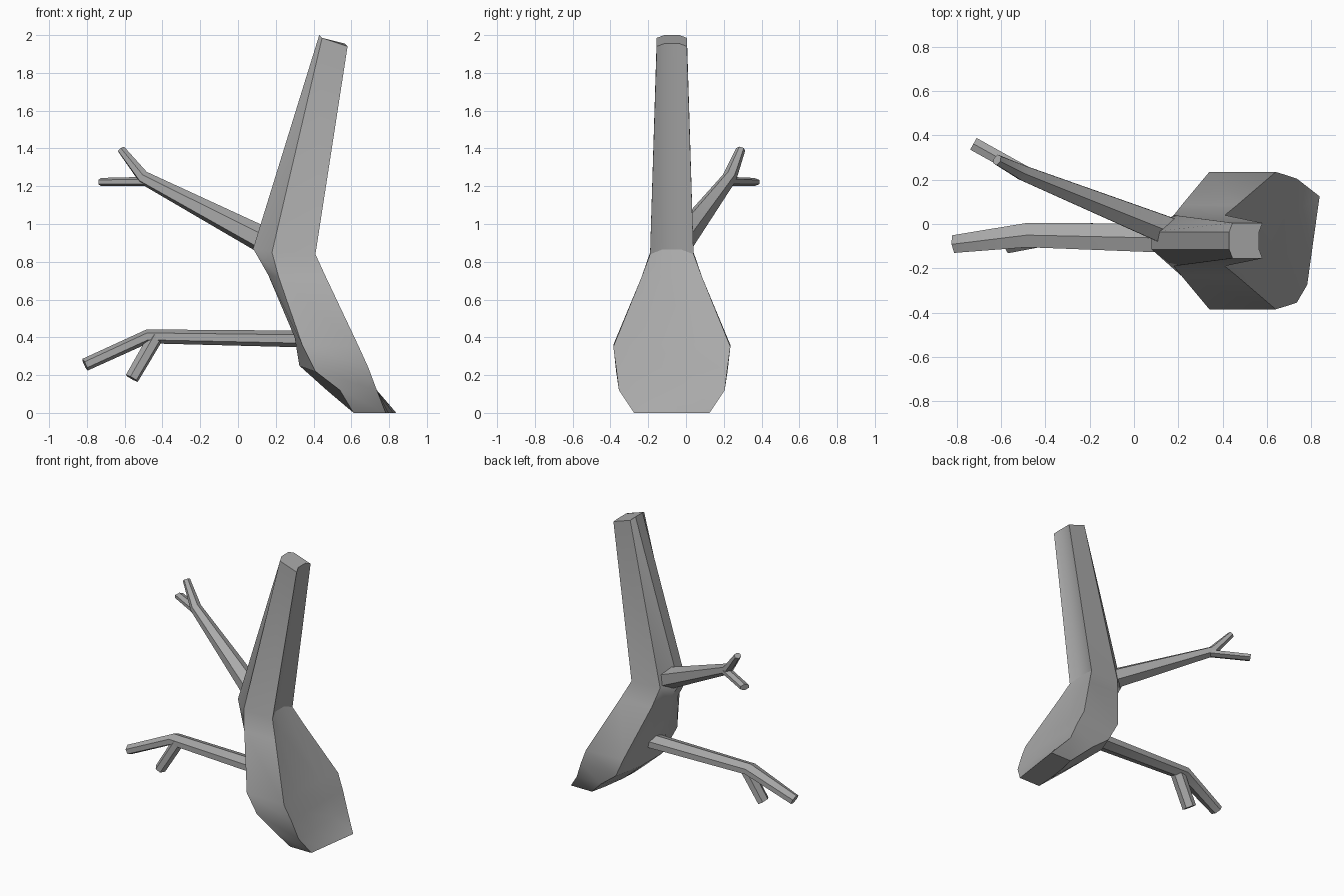
import bpy, bmesh, math
from mathutils import Vector

cube = bpy.data.objects.get("Cube")
if cube:
    bpy.data.objects.remove(cube)

grey = bpy.data.materials.new("bark_grey")
grey.use_nodes = True
color = (0.4, 0.4, 0.4, 1)
grey.diffuse_color = color
grey.node_tree.nodes["Principled BSDF"].inputs["Base Color"].default_value = color


def loft(name, rings):
    """Skin a list of equal-sized rings and cap both ends."""
    bm = bmesh.new()
    loops = [[bm.verts.new(p) for p in ring] for ring in rings]
    for a, b in zip(loops, loops[1:]):
        for i in range(len(a)):
            j = (i + 1) % len(a)
            bm.faces.new((a[i], a[j], b[j], b[i]))
    bm.faces.new(loops[0])
    bm.faces.new(loops[-1])
    bmesh.ops.recalc_face_normals(bm, faces=bm.faces)
    mesh = bpy.data.meshes.new(name)
    bm.to_mesh(mesh)
    bm.free()
    mesh.materials.append(grey)
    obj = bpy.data.objects.new(name, mesh)
    bpy.context.collection.objects.link(obj)
    bpy.ops.object.select_all(action='DESELECT')
    obj.select_set(True)
    bpy.context.view_layer.objects.active = obj
    bpy.ops.object.shade_smooth_by_angle(angle=math.radians(30))
    return obj


# Trunk: each ring is symmetric about MID_Y, going from left ridge to right hollow
MID_Y = -0.075


def trunk_ring(ridge, left, right, hollow, side_w, ridge_w, hollow_w):
    half = [(ridge, ridge_w), (left, side_w), (right, side_w), (hollow, hollow_w)]
    front = [Vector((x, MID_Y - w, z)) for (x, z), w in half]
    back = [Vector((x, MID_Y + w, z)) for (x, z), w in reversed(half)]
    return front + back


trunk = [
    trunk_ring((0.43, 2.0), (0.445, 1.985), (0.58, 1.94), (0.565, 1.955), 0.08, 0.04, 0.04),
    trunk_ring((0.08, 0.87), (0.18, 0.85), (0.41, 0.84), (0.39, 0.865), 0.115, 0.04, 0.05),
    trunk_ring((0.16, 0.73), (0.215, 0.72), (0.465, 0.72), (0.445, 0.74), 0.16, 0.06, 0.07),
    trunk_ring((0.30, 0.40), (0.34, 0.36), (0.64, 0.35), (0.62, 0.36), 0.31, 0.12, 0.13),
    trunk_ring((0.325, 0.25), (0.41, 0.22), (0.69, 0.24), (0.68, 0.24), 0.295, 0.12, 0.13),
    trunk_ring((0.47, 0.12), (0.54, 0.12), (0.735, 0.12), (0.73, 0.12), 0.28, 0.12, 0.13),
    trunk_ring((0.63, 0), (0.64, 0), (0.81, 0), (0.81, 0), 0.2, 0.08, 0.09),
]
# The ground cut is slightly skewed
for p in trunk[-1]:
    p.x += 0.14 * (p.y - MID_Y)
loft("trunk", trunk)


# Branches: hexagonal tubes along (x, y, z, half width, half height) points
def branch(name, *path):
    pts = [Vector(p[:3]) for p in path]
    rings = []
    for i, p in enumerate(path):
        tangent = (pts[min(i + 1, len(pts) - 1)] - pts[max(i - 1, 0)]).normalized()
        side = tangent.cross(Vector((0, 0, 1))).normalized()
        up = side.cross(tangent)
        rings.append([pts[i] + side * p[3] * math.cos(a) / math.cos(math.pi / 6)
                      + up * p[4] * math.sin(a)
                      for a in (math.radians(30 + 60 * k) for k in range(6))])
    return loft(name, rings)


branch("lower_branch", (0.42, -0.07, 0.39, 0.07, 0.045),
       (-0.48, -0.05, 0.405, 0.055, 0.037), (-0.81, -0.09, 0.255, 0.04, 0.034))
branch("lower_twig", (-0.43, -0.06, 0.41, 0.045, 0.04),
       (-0.562, -0.085, 0.183, 0.045, 0.037))
branch("upper_branch", (0.2, -0.05, 0.88, 0.065, 0.075),
       (-0.5, 0.23, 1.245, 0.034, 0.036), (-0.618, 0.29, 1.395, 0.022, 0.022))
branch("upper_twig", (-0.47, 0.22, 1.225, 0.03, 0.025),
       (-0.725, 0.362, 1.222, 0.03, 0.022))
